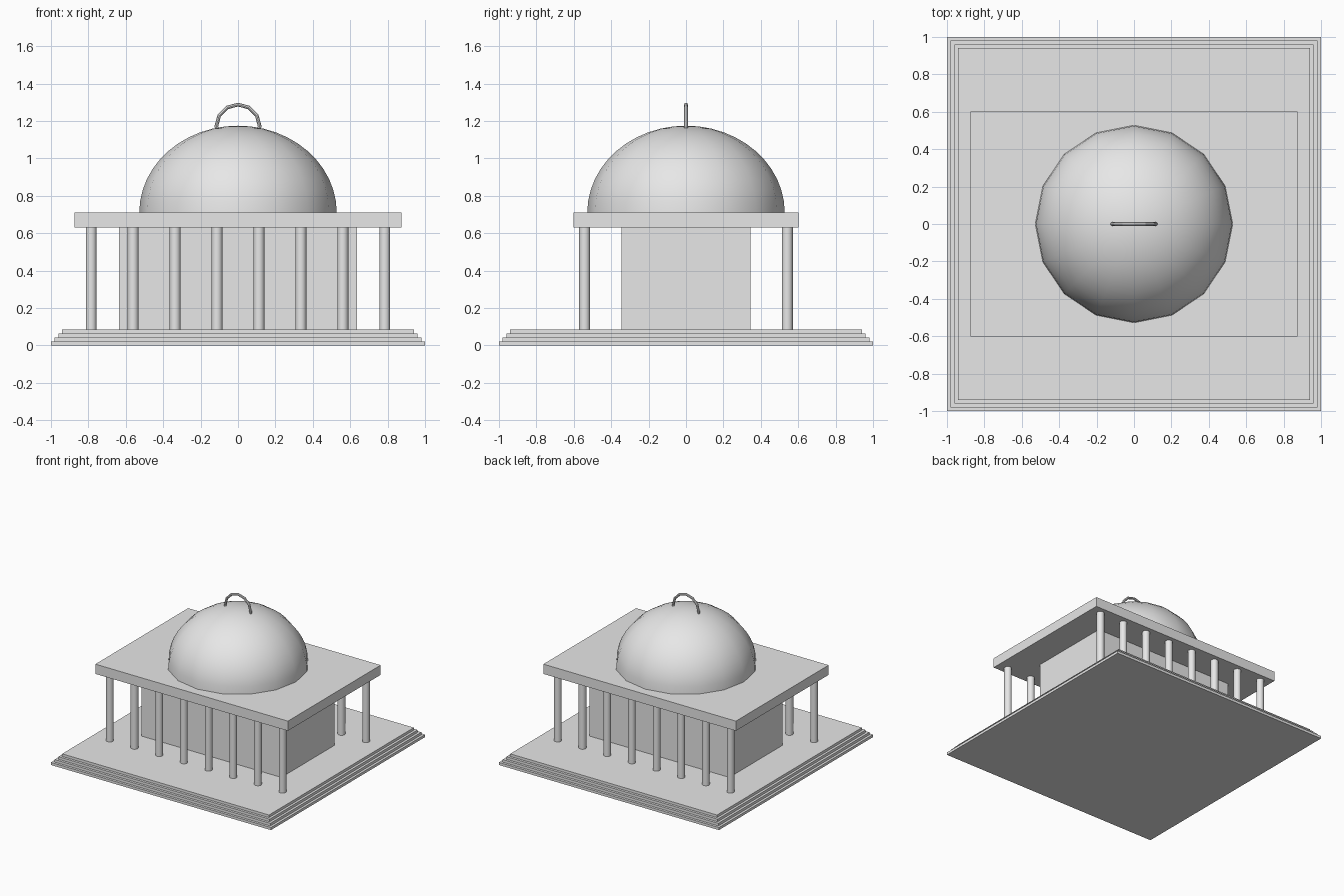
import bpy
import bmesh
import math
from mathutils import Matrix, Vector

cube = bpy.data.objects.get("Cube")
if cube:
    bpy.data.objects.remove(cube, do_unlink=True)

stone = bpy.data.materials.new("pale grey stone")
stone.use_nodes = True
GREY = (0.8, 0.8, 0.8, 1)
stone.diffuse_color = GREY
stone.node_tree.nodes["Principled BSDF"].inputs["Base Color"].default_value = GREY


def finish(name, bm, smooth_angle=None):
    """Turn a bmesh into a named stone object."""
    bmesh.ops.recalc_face_normals(bm, faces=bm.faces)
    mesh = bpy.data.meshes.new(name)
    bm.to_mesh(mesh)
    bm.free()
    mesh.materials.append(stone)
    obj = bpy.data.objects.new(name, mesh)
    bpy.context.collection.objects.link(obj)
    if smooth_angle:
        bpy.ops.object.select_all(action="DESELECT")
        obj.select_set(True)
        bpy.context.view_layer.objects.active = obj
        bpy.ops.object.shade_smooth_by_angle(angle=math.radians(smooth_angle))
    return obj


def slab(name, half_x, half_y, bottom, top):
    """Box centred on the z axis."""
    bm = bmesh.new()
    place = Matrix.Translation((0, 0, (bottom + top) / 2))
    size = Matrix.Diagonal((2 * half_x, 2 * half_y, top - bottom, 1))
    bmesh.ops.create_cube(bm, size=1, matrix=place @ size)
    return finish(name, bm)


FLOOR, CEILING, ROOF = 0.085, 0.63, 0.71

# Stepped base
STEPS = 4
rise = FLOOR / STEPS
for i in range(STEPS):
    half = 1 - 0.02 * i
    slab(f"base_step_{i + 1}", half, half, rise * i, rise * (i + 1))

# Inner hall and flat roof
slab("hall", 0.635, 0.345, FLOOR, CEILING)
slab("roof", 0.875, 0.602, CEILING, ROOF)

# Front and back rows of round columns
COLUMNS = 8
for row, y in (("front", -0.542), ("back", 0.542)):
    for i in range(COLUMNS):
        x = -0.785 + 1.57 * i / (COLUMNS - 1)
        bm = bmesh.new()
        bmesh.ops.create_cone(
            bm, cap_ends=True, segments=16, radius1=0.029, radius2=0.029,
            depth=CEILING - FLOOR,
            matrix=Matrix.Translation((x, y, (FLOOR + CEILING) / 2)))
        finish(f"{row}_column_{i + 1}", bm, 40)

# Dome: upper half of a flattened sphere
bm = bmesh.new()
bmesh.ops.create_uvsphere(
    bm, u_segments=16, v_segments=24, radius=1,
    matrix=Matrix.Translation((0, 0, ROOF)) @ Matrix.Diagonal((0.528, 0.528, 0.465, 1)))
bmesh.ops.bisect_plane(
    bm, geom=bm.verts[:] + bm.edges[:] + bm.faces[:], dist=1e-5,
    plane_co=Vector((0, 0, ROOF)), plane_no=Vector((0, 0, 1)), clear_inner=True)
finish("dome", bm, 40)

# Ring standing on top of the dome, its lower half sunk inside
bpy.ops.mesh.primitive_torus_add(
    major_segments=12, minor_segments=8, major_radius=0.116, minor_radius=0.01,
    location=(0, 0, 1.172), rotation=(math.pi / 2, 0, 0))
ring = bpy.context.object
ring.name = "dome_ring"
ring.data.materials.append(stone)
